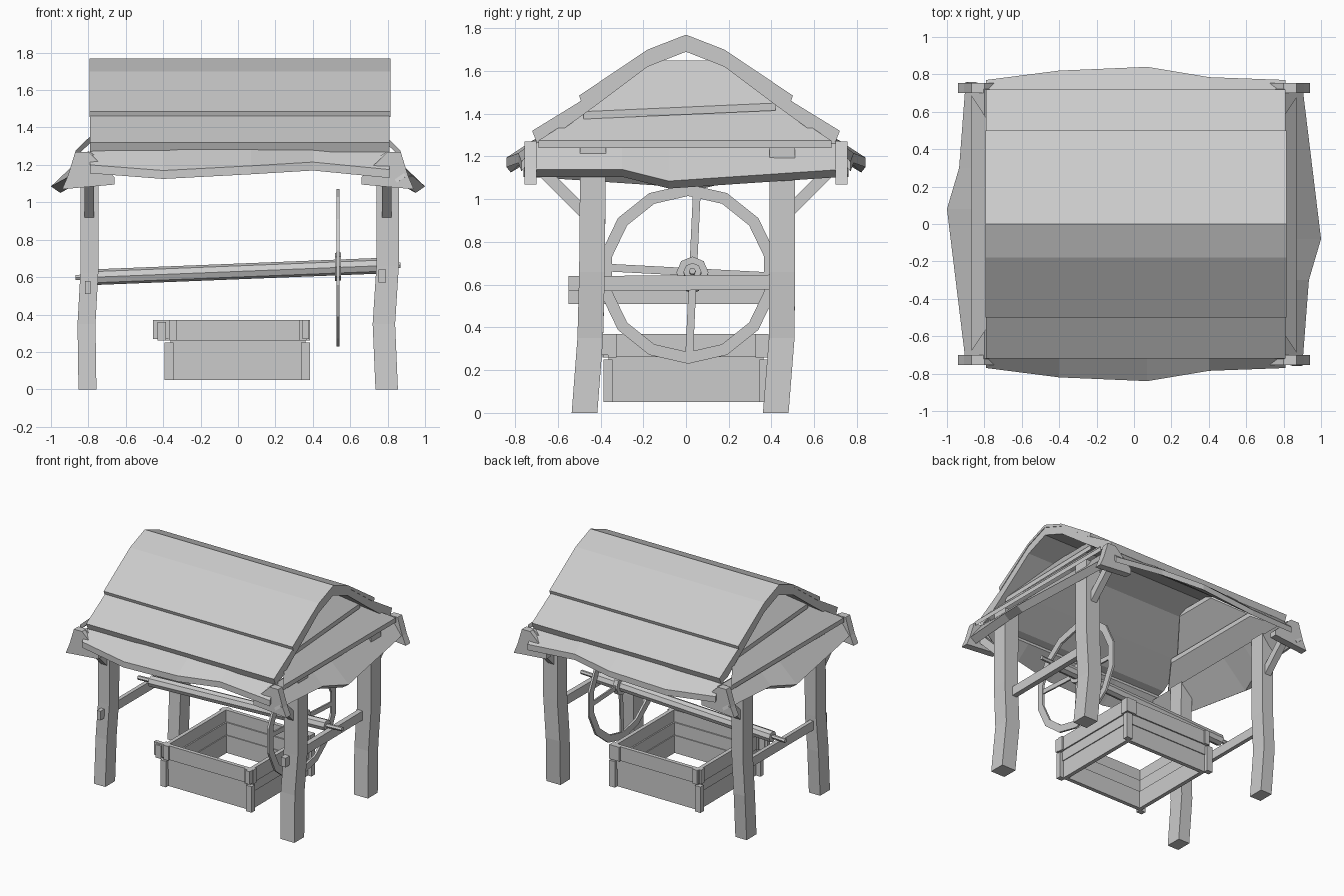
import bpy, bmesh
from math import sin, cos, pi
from mathutils import Vector

if "Cube" in bpy.data.objects:
    bpy.data.objects.remove(bpy.data.objects["Cube"])


def make(name, verts, faces):
    me = bpy.data.meshes.new(name)
    me.from_pydata([tuple(v) for v in verts], [], faces)
    bm = bmesh.new()
    bm.from_mesh(me)
    bmesh.ops.recalc_face_normals(bm, faces=bm.faces)
    bm.to_mesh(me)
    bm.free()
    ob = bpy.data.objects.new(name, me)
    bpy.context.collection.objects.link(ob)
    return ob


def loft(name, rings):
    """Skin a row of equal-sized rings and cap both ends."""
    n = len(rings[0])
    faces = [[i * n + j, i * n + (j + 1) % n, (i + 1) * n + (j + 1) % n, (i + 1) * n + j]
             for i in range(len(rings) - 1) for j in range(n)]
    faces += [list(range(n)), [(len(rings) - 1) * n + j for j in range(n)]]
    return make(name, [v for r in rings for v in r], faces)


def box(name, x0, x1, y0, y1, z0, z1):
    return loft(name, [[(x0, y0, z), (x1, y0, z), (x1, y1, z), (x0, y1, z)] for z in (z0, z1)])


def bar(name, a, b, w, h, side):
    """Rectangular bar from a to b; w is measured along the side vector."""
    a, b, s = Vector(a), Vector(b), Vector(side)
    t = (b - a).cross(s).normalized() * h / 2
    s = s * w / 2
    return loft(name, [[p + s + t, p - s + t, p - s - t, p + s - t] for p in (a, b)])


def rod(name, a, b, r, n=8):
    return loft(name, [[(x, y + r * cos(2 * pi * k / n), z + r * sin(2 * pi * k / n))
                        for k in range(n)] for x, y, z in (a, b)])


def slab(name, top, bottom, drop):
    """Board between two edge lines, thickened by the drop vector."""
    d = Vector(drop)
    rings = []
    for t, b in zip(top, bottom):
        t, b = Vector(t), Vector(b)
        dd = Vector((d.x * (1 if t.x > 0 else -1), d.y * (1 if t.y > 0 else -1), d.z))
        rings.append([t, b, b + (dd if d.x or d.y else d), t + (dd if d.x or d.y else d)])
    return loft(name, rings)


# main roof: arched shell and overlapping upper boards
outer = [(0, 1.755), (.18, 1.685), (.5, 1.455), (.72, 1.32), (.70, 1.27)]
inner = [(.62, 1.295), (.42, 1.44), (.18, 1.62), (0, 1.69)]
for s, side in ((-1, "front"), (1, "back")):
    loft(side + "_roof", [[(x, s * y, z) for y, z in outer + inner] for x in (-.79, .81)])
    cap = [(0, 1.77), (.18, 1.70), (.5, 1.485), (.49, 1.455), (.18, 1.68), (0, 1.75)]
    loft(side + "_roof_upper_boards", [[(x, s * y, z) for y, z in cap] for x in (-.795, .815)])
    # sagging eave board
    xs = [-.79, -.4, .07, .4, .81]
    ys = [.77, .82, .84, .785, .77]
    zs = [1.20, 1.17, 1.195, 1.215, 1.175]
    slab(side + "_eave", [(x, s * .67, 1.305) for x in xs],
         [(x, s * y, z) for x, y, z in zip(xs, ys, zs)], (0, 0, -.045))

# hipped ends: three overlapping tiers, the left end is the right end turned round
for s, side in ((1, "right"), (-1, "left")):
    def tier(name, top, bottom, drop):
        slab(side + name, [(s * x, s * y, z) for x, y, z in top],
             [(s * x, s * y, z) for x, y, z in bottom], drop)
    tier("_gable_upper", [(.56, -.17, 1.65), (.56, .17, 1.65)],
         [(.77, -.48, 1.41), (.745, .42, 1.45)], (0, 0, -.035))
    tier("_gable_middle", [(.70, -.43, 1.44), (.70, .43, 1.44)],
         [(.87, -.69, 1.275), (.87, .68, 1.275)], (0, 0, -.035))
    tier("_eave", [(.80, y, 1.275) for y in (-.72, -.3, -.08, .72)],
         [(.90, -.76, 1.14), (.935, -.3, 1.14), (1.0, -.08, 1.085), (.90, .74, 1.14)],
         (-.05, 0, -.035))
    for t in (-1, 1):
        prof = [(.66, 1.135), (.66, 1.095), (.94, 1.07), (.91, 1.14), (.87, 1.27), (.8, 1.27)]
        loft(side + "_eave_corner", [[(s * x, t * y, z) for x, z in prof] for y in (.70, .755)])

# bent posts with braces: centre line differs slightly left/right
for s in (-1, 1):
    for t in (-1, 1):
        if s < 0:
            path = [(-.805, 0), (-.81, .35), (-.795, .62), (-.795, 1.25)]
        else:
            path = [(.795, 0), (.78, .35), (.80, .66), (.80, 1.25)]
        ys = [-.475, -.448, -.44, -.435] if t < 0 else [.42, .448, .45, .45]
        hx = .048 if s < 0 else .06
        rings = []
        for (x, z), y in zip(path, ys):
            rings.append([(x - hx, y - .06, z), (x + hx, y - .06, z),
                          (x + hx, y + .06, z), (x - hx, y + .06, z)])
        loft("post", rings)
        bar("brace", (s * .795, t * .44, .90), (s * .795, t * .70, 1.16), .05, .055, (1, 0, 0))

# side crossbeams with tenon ends
bar("right_crossbeam", (.77, -.55, .605), (.77, .46, .612), .04, .07, (1, 0, 0))
bar("left_crossbeam", (-.803, -.55, .545), (-.803, .46, .545), .03, .07, (1, 0, 0))

# tilted axle and its pins
rod("axle", (-.76, .03, .60), (.74, .03, .66), .042)
rod("axle_pin", (-.87, .03, .598), (.87, .03, .664), .016, 6)

# crank wheel: rim, spokes and hub
N, cy, cz, wx = 14, .01, .65, .535
rim = []
for k in range(N):
    a = 2 * pi * (k + .5) / N
    rim.append([(wx + dx, cy + r * cos(a), cz + r * sin(a))
                for dx, r in ((-.008, .42), (.008, .42), (.008, .365), (-.008, .365))])
make("wheel_rim", [v for r in rim for v in r],
     [[k * 4 + j, k * 4 + (j + 1) % 4, (k + 1) % N * 4 + (j + 1) % 4, (k + 1) % N * 4 + j]
      for k in range(N) for j in range(4)])
bar("wheel_spoke", (wx, .05, 1.02), (wx, .015, .27), .012, .036, (1, 0, 0))
bar("wheel_spoke", (wx, -.37, .68), (wx, .39, .64), .012, .036, (1, 0, 0))
rod("wheel_hub", (.518, .03, .655), (.552, .03, .657), .075)

# well curb: open box of two board courses and a top rail with notched ends
for z0, z1, o in ((.05, .185, .355), (.185, .28, .362), (.262, .37, .372)):
    t = .03
    for s in (-1, 1):
        a, b = sorted((s * o, s * (o - t)))
        box("curb_board_x", -o, o, a, b, z0, z1)
        box("curb_board_y", a, b, -o + t, o - t, z0, z1)
for s in (-1, 1):
    for t in (-1, 1):
        x, y = s * .365, t * .365
        box("curb_corner_post", x - .028, x + .02, y - .02, y + .02, .05, .25)
        box("curb_batten_front", s * .345 - .02, s * .345 + .02, y - .02, y + .02, .26, .37)
        box("curb_batten_side", x - .02, x + .02, s * t * s * .345 - .02, s * t * s * .345 + .02, .26, .37)
# protruding rail ends
box("front_rail_end", -.455, -.36, -.375, -.345, .27, .37)
box("back_rail_end", .30, .385, .345, .385, .26, .37)
box("left_rail_end", -.43, -.385, -.39, -.34, .26, .36)
box("right_rail_end", .345, .38, -.40, -.35, .27, .37)
